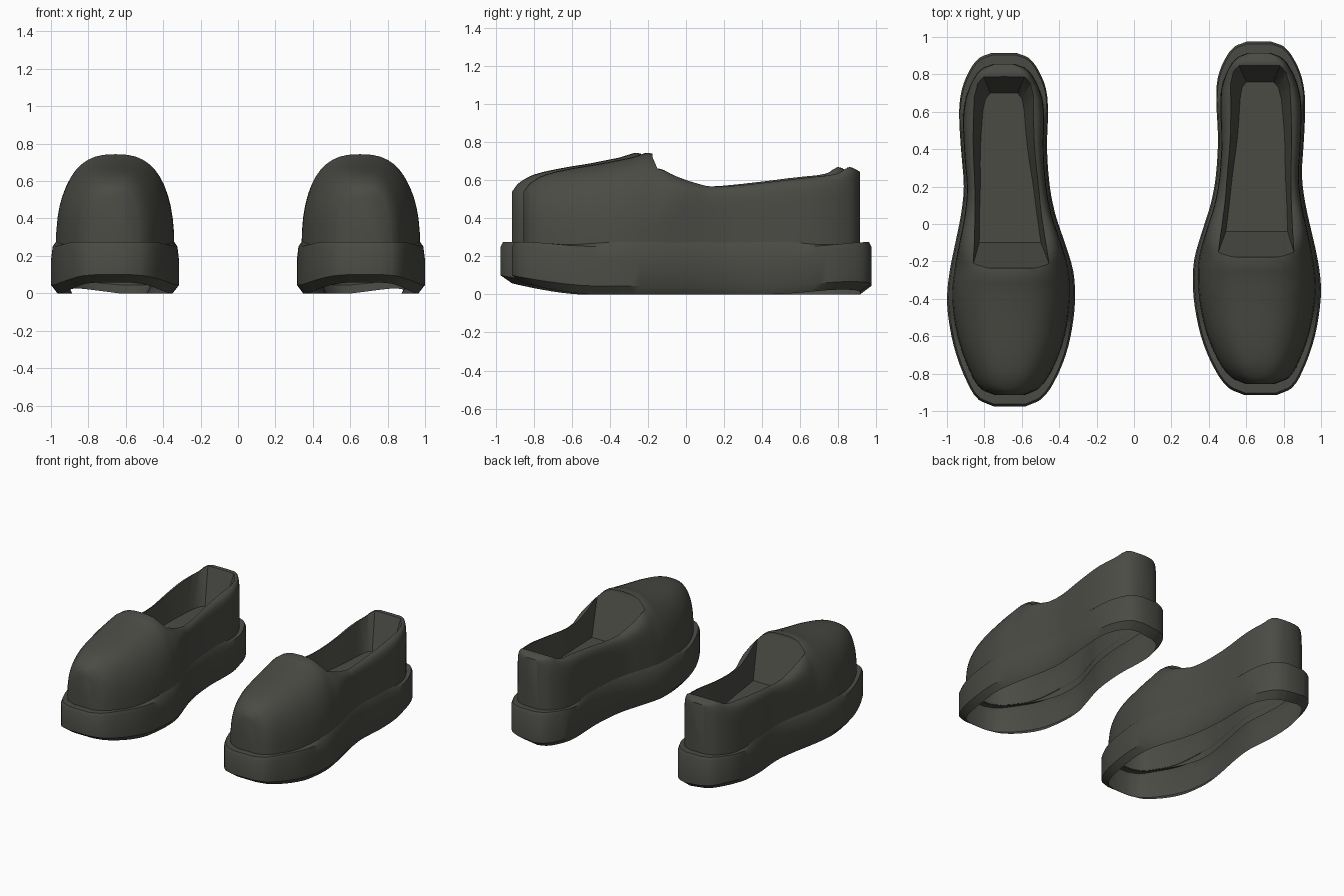
import bpy, bmesh, math

if "Cube" in bpy.data.objects:
    bpy.data.objects.remove(bpy.data.objects["Cube"])

mat = bpy.data.materials.new("charcoal")
mat.diffuse_color = (0.07, 0.07, 0.06, 1)
mat.use_nodes = True
mat.node_tree.nodes["Principled BSDF"].inputs["Base Color"].default_value = mat.diffuse_color

# Sole outline: y, left x, right x
OUTLINE = [(-0.975, -0.75, -0.58), (-0.94, -0.83, -0.50), (-0.85, -0.89, -0.43),
           (-0.7, -0.95, -0.365), (-0.55, -0.985, -0.33), (-0.4, -1.0, -0.315),
           (-0.25, -0.985, -0.325), (-0.1, -0.955, -0.37), (0.05, -0.925, -0.42),
           (0.2, -0.91, -0.45), (0.4, -0.925, -0.465), (0.6, -0.935, -0.46),
           (0.72, -0.92, -0.47), (0.82, -0.88, -0.51), (0.89, -0.825, -0.565),
           (0.915, -0.76, -0.63)]
# Height of the upper along its length
HEIGHT = [(-0.915, 0.54), (-0.88, 0.585), (-0.8, 0.63), (-0.65, 0.665), (-0.5, 0.69),
          (-0.35, 0.72), (-0.235, 0.742), (-0.14, 0.65), (-0.07, 0.61), (0.0, 0.587),
          (0.07, 0.573), (0.24, 0.582), (0.54, 0.615), (0.73, 0.64), (0.8, 0.67),
          (0.855, 0.645)]


def smooth(a, b, v):
    t = min(1, max(0, (v - a) / (b - a)))
    return t * t * (3 - 2 * t)


def curve(table, y, col=1):
    """Cubic interpolation through a table of rows keyed by y."""
    y = min(table[-1][0], max(table[0][0], y))
    n = len(table)
    i = max(k for k in range(n - 1) if table[k][0] <= y)

    def slope(k):
        a, b = table[max(0, k - 1)], table[min(n - 1, k + 1)]
        return (b[col] - a[col]) / (b[0] - a[0])
    p, q = table[i], table[i + 1]
    h = q[0] - p[0]
    t = (y - p[0]) / h
    return ((2*t**3 - 3*t**2 + 1) * p[col] + (t**3 - 2*t**2 + t) * h * slope(i)
            + (3*t**2 - 2*t**3) * q[col] + (t**3 - t**2) * h * slope(i + 1))


def stations(table, steps):
    ys = [a[0] + (b[0] - a[0]) * k / steps
          for a, b in zip(table, table[1:]) for k in range(steps)]
    return ys + [table[-1][0]]


def centre(y):
    return (curve(OUTLINE, y, 1) + curve(OUTLINE, y, 2)) / 2


def half(y):
    return (curve(OUTLINE, y, 2) - curve(OUTLINE, y, 1)) / 2


def place(p, right):
    """Left shoe as drawn; right shoe mirrored, a little ahead and turned."""
    x, y, z = p
    return (-x - 0.02 * (y + 0.4), y + 0.06, z) if right else p


def loft(name, rings, right, strip_caps=True, keep_caps=True):
    """Skin closed rings; cap the ends with strips or single faces."""
    bm = bmesh.new()
    vs = [[bm.verts.new(place(p, right)) for p in r] for r in rings]
    n = len(rings[0])
    for a, b in zip(vs, vs[1:]):
        for i in range(n):
            j = (i + 1) % n
            bm.faces.new((a[i], a[j], b[j], b[i]))
    caps = []
    for r in (vs[0], vs[-1]):
        if strip_caps:
            caps += [bm.faces.new((r[i], r[i + 1], r[n - 2 - i], r[n - 1 - i]))
                     for i in range(n // 2 - 1)]
        else:
            caps.append(bm.faces.new(r))
    bmesh.ops.recalc_face_normals(bm, faces=bm.faces)
    if not keep_caps:
        bmesh.ops.delete(bm, geom=caps, context='FACES')
    me = bpy.data.meshes.new(name)
    bm.to_mesh(me)
    bm.free()
    me.materials.append(mat)
    ob = bpy.data.objects.new(name, me)
    bpy.context.collection.objects.link(ob)
    return ob


def activate(ob):
    bpy.ops.object.select_all(action='DESELECT')
    ob.select_set(True)
    bpy.context.view_layer.objects.active = ob


def finish(ob, angle):
    activate(ob)
    bpy.ops.object.shade_smooth_by_angle(angle=math.radians(angle))


def bottom(x, y):
    """Lower rim: toe curls up, outer side of the heel lifts slightly."""
    outer = min(1, max(0, (-0.64 - x) / 0.26))
    return (0.06 * max(0, (-0.55 - y) / 0.37) ** 1.5
            + 0.035 * outer * smooth(0.35, 0.9, y))


def sole_top(y):
    return 0.23 + 0.045 * smooth(0.4, 0.9, abs(y))


def waist(y):
    """1 along the waist, where the ledge melts into the upper."""
    return 1 - smooth(0.4, 0.75, abs(y))


def sole(side, right):
    """Hollow sole band with a ledge that meets the upper."""
    ys = stations(OUTLINE, 3)

    def ring(dx, dy, zf):
        pts = []
        for s, seq in ((-1, ys), (1, ys[::-1])):
            for y in seq:
                y2 = -0.03 + (y + 0.03) * (1 - dy / 0.945)
                x = centre(y) + s * half(y) * (1 - dx / 0.3)
                pts.append((x, y2, zf(x, y2)))
        return pts
    rings = [
        ring(0.03, 0.06, bottom),
        ring(0, 0, lambda x, y: bottom(x, y) * 0.75 + 0.045),
        ring(0, 0, lambda x, y: sole_top(y) - 0.025 - 0.03 * waist(y)),
        ring(0.008, 0.012, lambda x, y: sole_top(y) + 0.02 * waist(y)),
        ring(0.026, 0.064, lambda x, y: sole_top(y) + 0.05 * waist(y))]
    finish(loft(side + "_sole", rings, right, keep_caps=False), 35)


def upper(side, right):
    rings = []
    for y in stations(HEIGHT, 3):
        # matching position on the sole outline
        yo = -0.975 + (y + 0.915) * 1.89 / 1.77
        w = half(yo) * (0.925 - 0.015 * smooth(0.2, 0.7, y))
        c, top, base = centre(yo), curve(HEIGHT, y), sole_top(y) - 0.004
        e = 2 / (2.6 + 6 * smooth(-0.24, 0.0, y))
        ring = []
        for k in range(25):
            a = math.pi * k / 24
            ca, sa = math.cos(a), math.sin(a)
            x = -math.copysign(abs(ca) ** e, ca) if abs(ca) > 1e-6 else 0
            z = max(0, sa) ** e if sa > 1e-6 else 0
            ring.append((c + w * x, y, base + (top - base) * z))
        rings.append(ring)
    ob = loft(side + "_upper", rings, right, False)

    # Foot opening: tapered well with a sloped front below the lip
    well = []
    for z, yf, yb, wf, wr in ((0.40, -0.1, 0.70, 0.165, 0.11),
                              (0.72, -0.235, 0.805, 0.21, 0.178),
                              (0.9, -0.245, 0.83, 0.21, 0.18)):
        row = [(yf + (yb - 0.09 - yf) * t / 10, wf + (wr - wf) * t / 10)
               for t in range(11)] + [(yb - 0.03, wr * 0.88), (yb, wr * 0.66)]
        well.append([(centre(y) - w, y, z) for y, w in row]
                    + [(centre(y) + w, y, z) for y, w in row[::-1]])
    cutter = loft(side + "_opening_cutter", well, right)
    cutter.hide_render = True
    activate(ob)
    mod = ob.modifiers.new("opening", 'BOOLEAN')
    mod.operation, mod.solver, mod.object = 'DIFFERENCE', 'EXACT', cutter
    bpy.ops.object.modifier_apply(modifier=mod.name)
    bpy.data.objects.remove(cutter)

    # Leave the shell open underneath
    bm = bmesh.new()
    bm.from_mesh(ob.data)
    base_faces = [f for f in bm.faces
                  if f.normal.z < -0.8 and f.calc_center_median().z < 0.3]
    bmesh.ops.delete(bm, geom=base_faces, context='FACES')
    bm.to_mesh(ob.data)
    bm.free()
    finish(ob, 40)


for side, right in (("left", False), ("right", True)):
    sole(side, right)
    upper(side, right)
